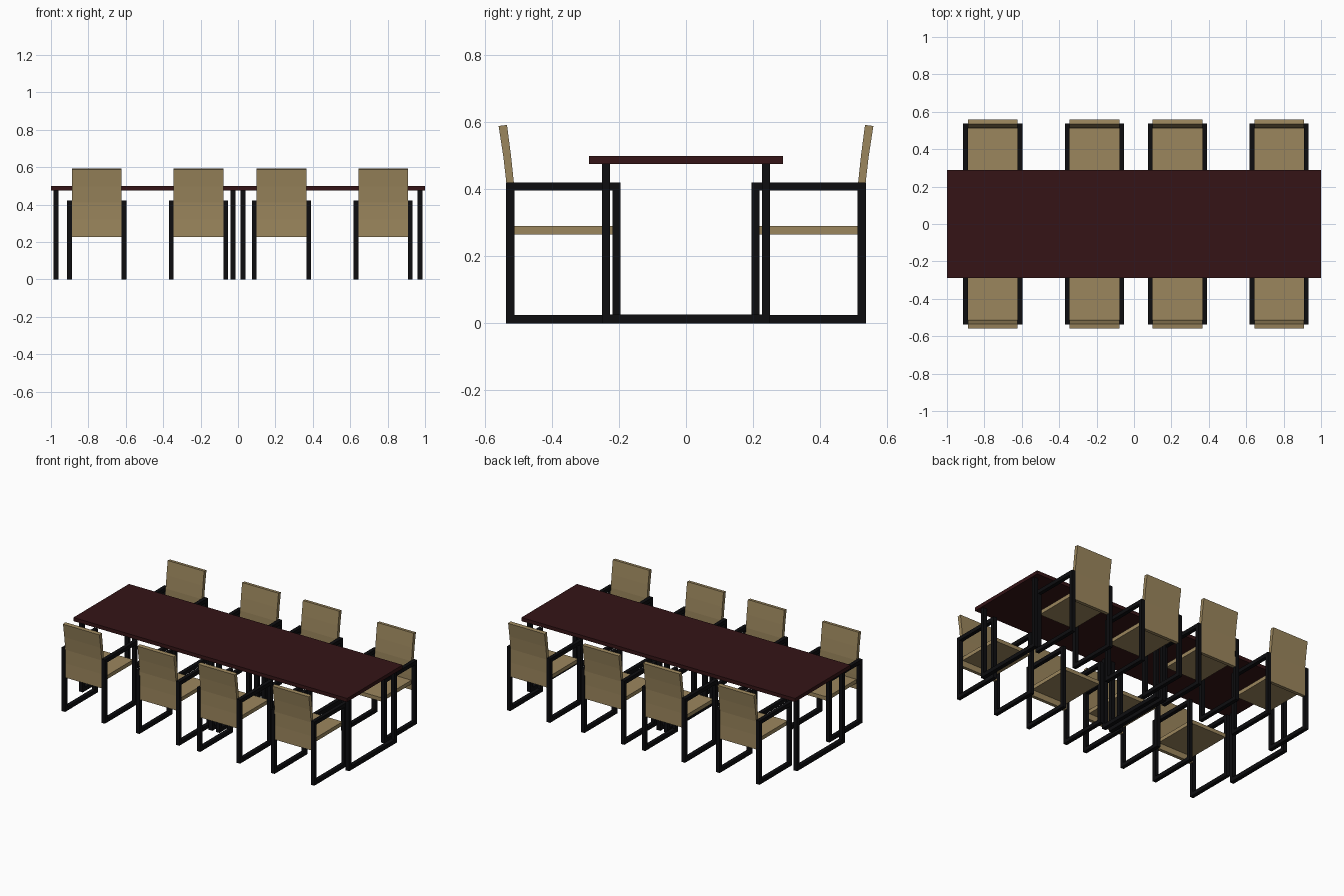
import bpy, bmesh

if "Cube" in bpy.data.objects:
    bpy.data.objects.remove(bpy.data.objects["Cube"])


def material(name, color):
    m = bpy.data.materials.new(name)
    m.diffuse_color = (*color, 1)
    m.use_nodes = True
    m.node_tree.nodes["Principled BSDF"].inputs["Base Color"].default_value = m.diffuse_color
    return m


WOOD = material("dark_red_wood", (0.035, 0.007, 0.008, 1)[:3])
METAL = material("black_metal", (0.004, 0.004, 0.005))
TAN = material("tan_cushion", (0.33, 0.24, 0.11))


def finish(name, bm, mat):
    bmesh.ops.recalc_face_normals(bm, faces=bm.faces)
    me = bpy.data.meshes.new(name)
    bm.to_mesh(me)
    bm.free()
    me.materials.append(mat)
    ob = bpy.data.objects.new(name, me)
    bpy.context.collection.objects.link(ob)
    return ob


def box(name, x, y, z, mat):
    """Box from (min, max) pairs."""
    bm = bmesh.new()
    bmesh.ops.create_cube(bm, size=1)
    for v in bm.verts:
        v.co = [r[0] if c < 0 else r[1] for c, r in zip(v.co, (x, y, z))]
    return finish(name, bm, mat)


def strip(name, x0, x1, inner, outer, mat, closed=False):
    """Extrude the band between two matching (y, z) paths along x."""
    bm = bmesh.new()
    rows = [[bm.verts.new((x, *p)) for x, p in ((x0, a), (x1, a), (x1, b), (x0, b))]
            for a, b in zip(inner, outer)]
    pairs = list(zip(rows, rows[1:]))
    if closed:
        pairs.append((rows[-1], rows[0]))
    else:
        bm.faces.new(rows[0])
        bm.faces.new(rows[-1])
    for r, s in pairs:
        for i in range(4):
            j = (i + 1) % 4
            bm.faces.new((r[i], r[j], s[j], s[i]))
    return finish(name, bm, mat)


def rect(y0, y1, z0, z1):
    return [(y0, z0), (y1, z0), (y1, z1), (y0, z1)]


# Two tables set end to end
for side in (-1, 1):
    box("table_top", sorted((0, side)), (-0.29, 0.29), (0.476, 0.5), WOOD)
    for cx in (0.026, 0.974):
        x = (side * cx - 0.0135, side * cx + 0.0135)
        for s in (-1, 1):
            box("table_leg", x, sorted((s * 0.226, s * 0.25)), (0, 0.476), METAL)
        box("table_foot_bar", x, (-0.226, 0.226), (0, 0.026), METAL)

# Eight chairs, mirrored across the table
B = 0.025
for s in (-1, 1):
    for cx in (-0.755, -0.211, 0.233, 0.776):
        # Closed rectangular loops serve as legs and armrests
        for side in (-1, 1):
            a, b = sorted((cx + side * 0.133, cx + side * 0.158))
            strip("chair_side_frame", a, b,
                  rect(s * (0.195 + B), s * (0.537 - B), B, 0.421 - B),
                  rect(s * 0.195, s * 0.537, 0, 0.421), METAL, closed=True)
        x = (cx - 0.133, cx + 0.133)
        box("chair_seat", x, sorted((s * 0.205, s * 0.514)), (0.265, 0.29), TAN)
        # Backrest bends gently outward toward the top
        inner = [(0.512, 0.226), (0.511, 0.32), (0.513, 0.415), (0.522, 0.5), (0.534, 0.592)]
        outer = [(0.534, 0.226), (0.533, 0.32), (0.535, 0.411), (0.545, 0.498), (0.559, 0.589)]
        strip("chair_back", *x, [(s * y, z) for y, z in inner],
              [(s * y, z) for y, z in outer], TAN)
